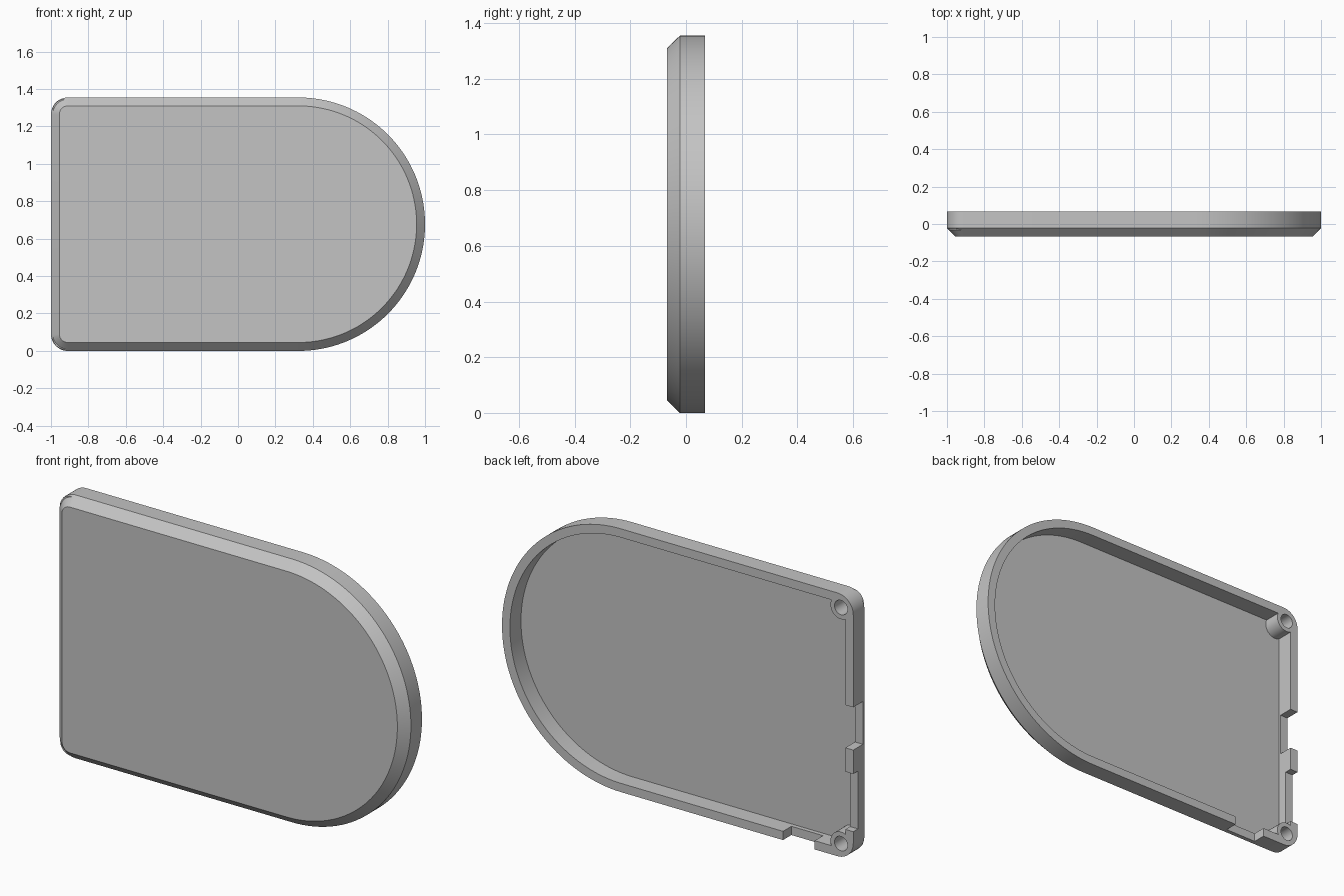
import bpy
import bmesh
from math import cos, sin, pi, radians

if "Cube" in bpy.data.objects:
    bpy.data.objects.remove(bpy.data.objects["Cube"])

HEIGHT = 1.355
RADIUS = HEIGHT / 2
CORNER = 0.09
WALL = 0.045
FRONT, FLOOR, BACK = -0.068, -0.022, 0.068

grey = bpy.data.materials.new("plain grey")
grey.use_nodes = True
colour = (0.55, 0.55, 0.55, 1)
grey.diffuse_color = colour
grey.node_tree.nodes["Principled BSDF"].inputs["Base Color"].default_value = colour


def arc(x, z, r, start, end, steps):
    angles = [start + (end - start) * i / steps for i in range(steps + 1)]
    return [(x + r * cos(a), z + r * sin(a)) for a in angles]


def outline(inset):
    """Rounded-end plate outline, moved inwards by inset."""
    r, c = CORNER - inset, CORNER - 1
    return (arc(1 - RADIUS, RADIUS, RADIUS - inset, -pi / 2, pi / 2, 72)
            + arc(c, HEIGHT - CORNER, r, pi / 2, pi, 12)
            + arc(c, CORNER, r, pi, 1.5 * pi, 12))


def stack(name, layers):
    """Closed solid through a list of (outline points, y) layers."""
    bm = bmesh.new()
    rings = [[bm.verts.new((x, y, z)) for x, z in pts] for pts, y in layers]
    for a, b in zip(rings, rings[1:]):
        for i in range(len(a)):
            j = (i + 1) % len(a)
            bm.faces.new((a[i], a[j], b[j], b[i]))
    bm.faces.new(rings[0])
    bm.faces.new(rings[-1])
    bmesh.ops.recalc_face_normals(bm, faces=bm.faces)
    mesh = bpy.data.meshes.new(name)
    bm.to_mesh(mesh)
    bm.free()
    mesh.materials.append(grey)
    obj = bpy.data.objects.new(name, mesh)
    bpy.context.collection.objects.link(obj)
    return obj


def block(name, x0, x1, z0, z1, y0):
    pts = [(x0, z0), (x1, z0), (x1, z1), (x0, z1)]
    return stack(name, [(pts, y0), (pts, BACK + 0.1)])


def rod(name, x, z, r, y0, y1):
    pts = arc(x, z, r, 0, 2 * pi, 32)[:-1]
    return stack(name, [(pts, y0), (pts, y1)])


def combine(target, tool, operation):
    tool.hide_render = True
    mod = target.modifiers.new(tool.name, "BOOLEAN")
    mod.operation = operation
    mod.solver = "EXACT"
    mod.object = tool
    bpy.context.view_layer.objects.active = target
    bpy.ops.object.modifier_apply(modifier=mod.name)
    bpy.data.objects.remove(tool)


# Shallow tray with a chamfered front edge
tray = stack("case_shell", [
    (outline(WALL), FRONT), (outline(0), FLOOR), (outline(0), BACK),
    (outline(WALL), BACK), (outline(WALL), FLOOR)])

# Openings in the straight end wall and the bottom wall
inner = -1 + WALL + 0.004
combine(tray, block("deep_end_notch", -1.1, inner, 0.57, 0.79, -0.01), "DIFFERENCE")
combine(tray, block("shallow_end_notch", -1.1, inner, 0.15, 0.447, 0.03), "DIFFERENCE")
combine(tray, block("bottom_notch", -0.78, -0.6, -0.1, WALL + 0.004, 0), "DIFFERENCE")

# Screw posts with holes in the two square corners
for side, z in (("lower", 0.07), ("upper", HEIGHT - 0.07)):
    combine(tray, rod(side + "_post", -0.93, z, 0.06, FLOOR - 0.01, BACK), "UNION")
    combine(tray, rod(side + "_hole", -0.93, z, 0.037, FLOOR, BACK + 0.1), "DIFFERENCE")

# Smooth curves, crisp edges
bpy.ops.object.select_all(action="DESELECT")
tray.select_set(True)
bpy.context.view_layer.objects.active = tray
bpy.ops.object.shade_smooth_by_angle(angle=radians(30))
